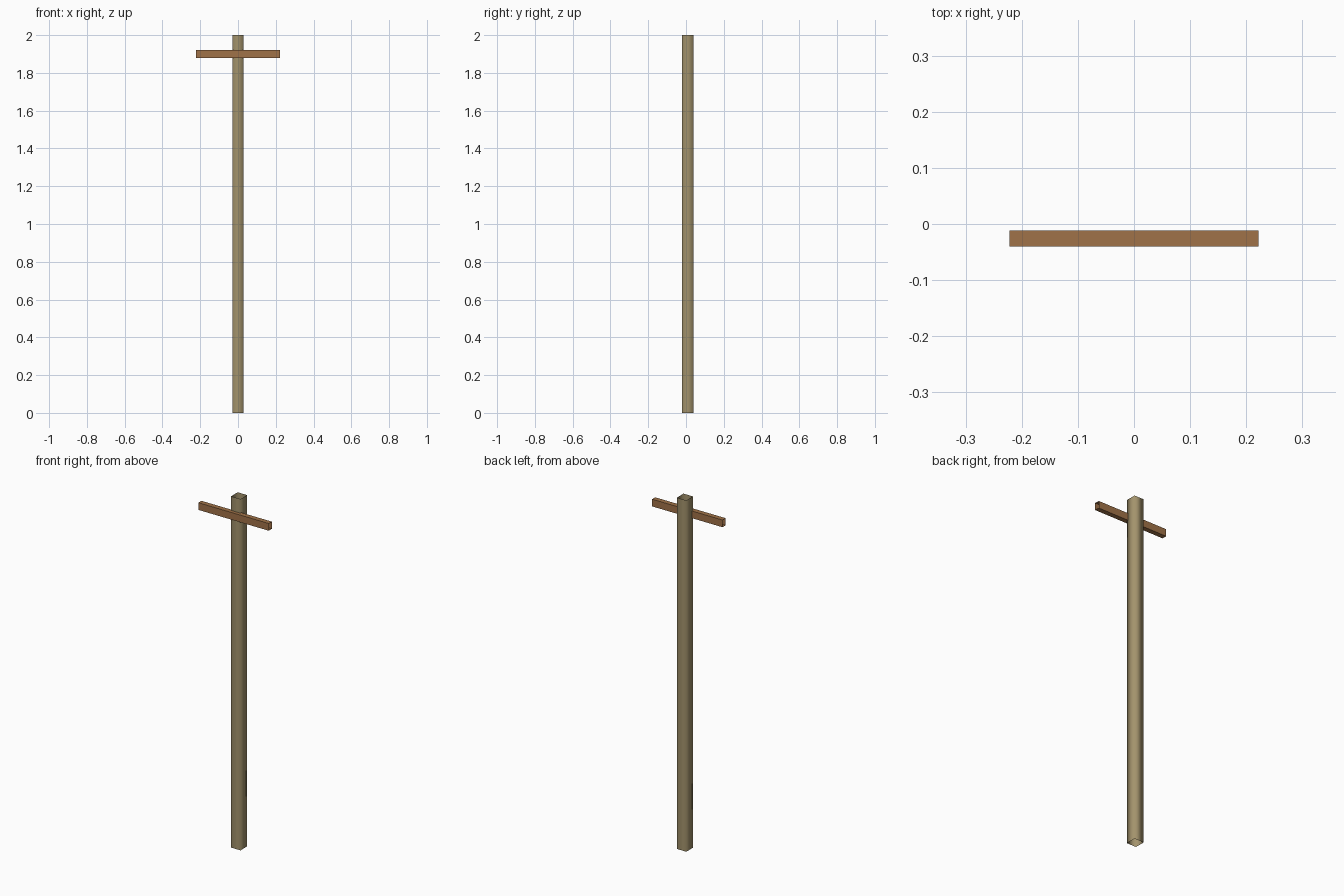
import bpy, bmesh

if "Cube" in bpy.data.objects:
    bpy.data.objects.remove(bpy.data.objects["Cube"])


def srgb(r, g, b):
    return [((c / 255 + 0.055) / 1.055) ** 2.4 for c in (r, g, b)] + [1.0]


def material(name, rgb):
    m = bpy.data.materials.new(name)
    m.diffuse_color = srgb(*rgb)
    m.use_nodes = True
    m.node_tree.nodes["Principled BSDF"].inputs["Base Color"].default_value = m.diffuse_color
    return m


def open_tube(name, lo, hi, axis, mat, smooth):
    """Four-sided sleeve: a box without the two end faces along the axis."""
    bm = bmesh.new()
    bmesh.ops.create_cube(bm, size=1)
    for v in bm.verts:
        for i in range(3):
            v.co[i] = lo[i] if v.co[i] < 0 else hi[i]
    bm.normal_update()
    ends = [f for f in bm.faces if abs(f.normal[axis]) > 0.9]
    bmesh.ops.delete(bm, geom=ends, context='FACES_ONLY')
    for f in bm.faces:
        f.smooth = smooth
    me = bpy.data.meshes.new(name)
    bm.to_mesh(me)
    bm.free()
    me.materials.append(mat)
    ob = bpy.data.objects.new(name, me)
    bpy.context.collection.objects.link(ob)
    return ob


post_wood = material("weathered wood", (163, 147, 108))
bar_wood = material("brown wood", (160, 114, 72))

# Upright post, softly shaded, open at both ends
open_tube("post", (-0.03, -0.02, 0), (0.03, 0.04, 2), 2, post_wood, True)
# Cross bar let into the front of the post, open at both ends
open_tube("cross_bar", (-0.222, -0.04, 1.879), (0.222, -0.012, 1.92), 0, bar_wood, False)
